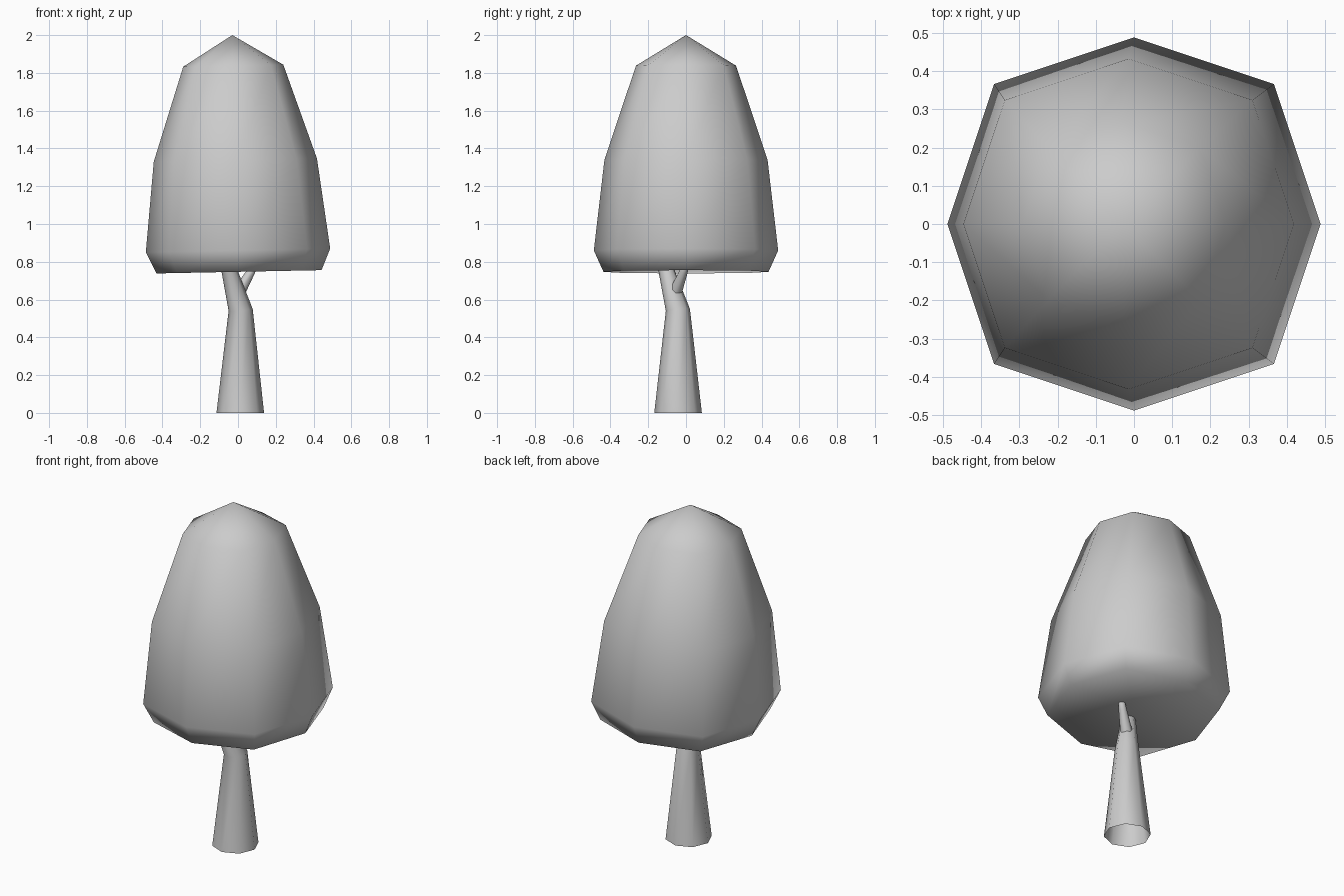
import bpy, bmesh, math
from mathutils import Vector

if "Cube" in bpy.data.objects:
    bpy.data.objects.remove(bpy.data.objects["Cube"])

SIDES = 8


def loft(name, rings, start=None, end=None):
    """Skin a list of closed rings, optionally fanning each end to a point."""
    bm = bmesh.new()
    loops = [[bm.verts.new(p) for p in ring] for ring in rings]
    for a, b in zip(loops, loops[1:]):
        for i in range(SIDES):
            j = (i + 1) % SIDES
            bm.faces.new((a[i], a[j], b[j], b[i]))
    for loop, tip in ((loops[0], start), (loops[-1], end)):
        if tip:
            v = bm.verts.new(tip)
            for i in range(SIDES):
                bm.faces.new((loop[i], loop[(i + 1) % SIDES], v))
    bmesh.ops.recalc_face_normals(bm, faces=bm.faces)
    for f in bm.faces:
        f.smooth = True
    mesh = bpy.data.meshes.new(name)
    bm.to_mesh(mesh)
    bm.free()
    ob = bpy.data.objects.new(name, mesh)
    bpy.context.collection.objects.link(ob)
    return ob


def circle(center, r, axis=(0, 0, 1)):
    q = Vector((0, 0, 1)).rotation_difference(Vector(axis))
    return [Vector(center) + q @ Vector((r * math.cos(a), r * math.sin(a), 0))
            for a in (i * math.tau / SIDES for i in range(SIDES))]


# Crown: slightly leaning octagonal rings with wider diagonals
def crown_ring(cx, z, r):
    pts = []
    for i in range(SIDES):
        a = i * math.tau / SIDES
        k = r * (1.06 if i % 2 else 1.0)
        x, y = k * math.cos(a), k * math.sin(a)
        pts.append(Vector((cx + x, y, z + 0.02 * x)))
    return pts


loft("crown",
     [crown_ring(0.005, 0.747, 0.437), crown_ring(0.0, 0.86, 0.488),
      crown_ring(-0.014, 1.338, 0.432), crown_ring(-0.025, 1.838, 0.265)],
     start=(0.005, 0, 0.78), end=(-0.03, 0, 2.0))

# Trunk: open base, bending into the main branch
loft("trunk",
     [circle((0.012, -0.042, 0), 0.126),
      circle((0.014, -0.043, 0.545), 0.064, (-0.08, -0.08, 1)),
      circle((-0.045, -0.103, 0.75), 0.042, (-0.25, -0.25, 1)),
      circle((-0.075, -0.132, 0.85), 0.032, (-0.25, -0.25, 1))],
     end=(-0.078, -0.135, 0.86))

# Side branch: leaves the fork to the right and back
direction = (0.55, 0.42, 1)
loft("side_branch",
     [circle((0.005, -0.055, 0.64), 0.034, direction),
      circle((0.070, -0.012, 0.75), 0.022, direction),
      circle((0.105, 0.012, 0.82), 0.014, direction)],
     end=(0.108, 0.014, 0.825))
